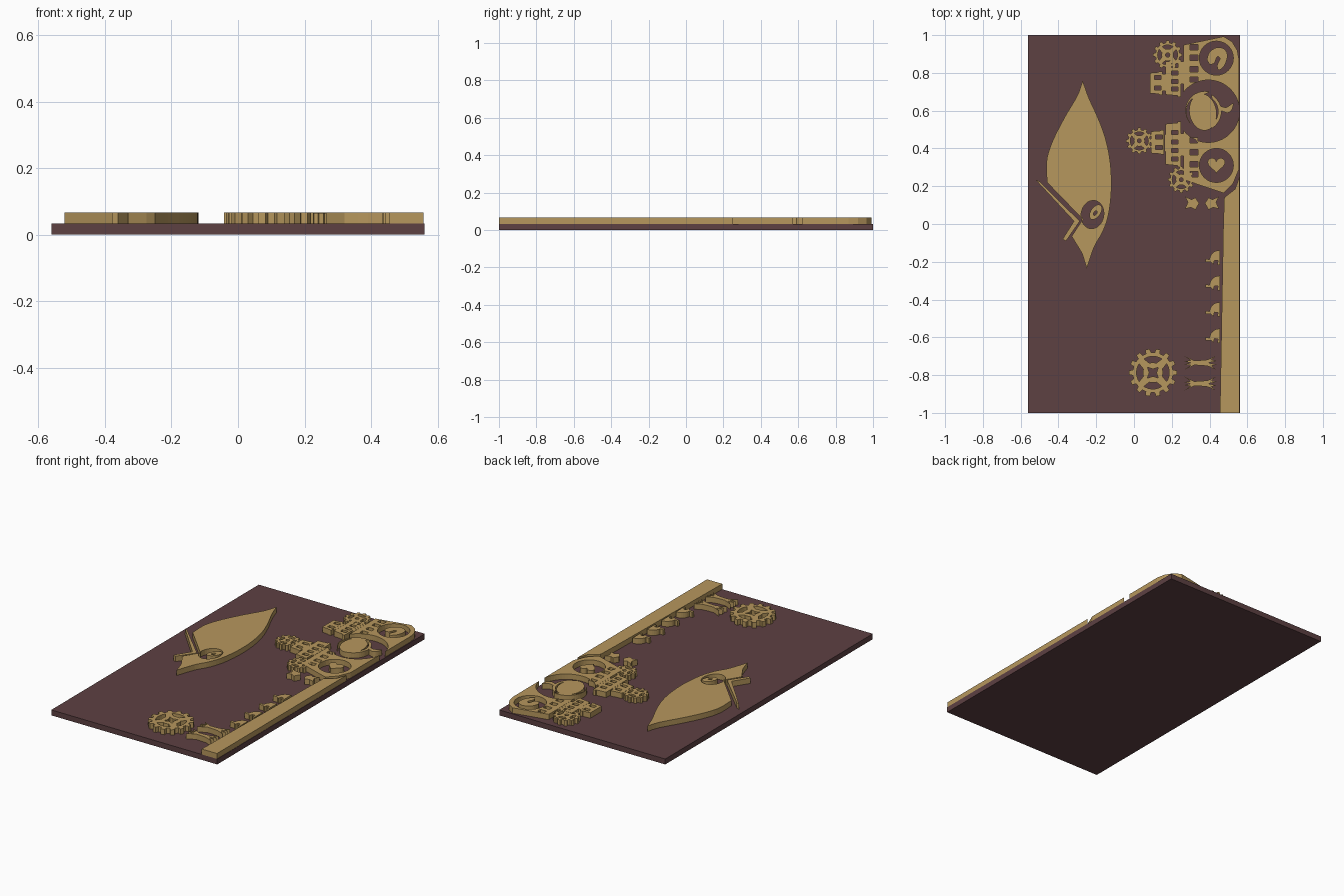
import bpy, bmesh
from math import sin, cos, radians, pi
from mathutils import Vector

if "Cube" in bpy.data.objects:
    bpy.data.objects.remove(bpy.data.objects["Cube"])

BASE_H, TOP = 0.033, 0.066


def material(name, color):
    m = bpy.data.materials.new(name)
    m.diffuse_color = color
    m.use_nodes = True
    m.node_tree.nodes["Principled BSDF"].inputs["Base Color"].default_value = m.diffuse_color
    return m


DARK = material("dark_board", (0.11, 0.052, 0.055, 1))
GOLD = material("gold_relief", (0.47, 0.31, 0.11, 1))


def plate(name, loops, z0=BASE_H, z1=TOP, mat=GOLD):
    """Extruded flat shape; nested loops become holes, then islands."""
    cu = bpy.data.curves.new(name, 'CURVE')
    cu.dimensions, cu.fill_mode = '2D', 'BOTH'
    cu.extrude = (z1 - z0) / 2
    for pts in loops:
        s = cu.splines.new('POLY')
        s.points.add(len(pts) - 1)
        for p, (x, y) in zip(s.points, pts):
            p.co = (x, y, 0, 1)
        s.use_cyclic_u, s.use_smooth = True, False
    tmp = bpy.data.objects.new(name + "_curve", cu)
    bpy.context.collection.objects.link(tmp)
    dg = bpy.context.evaluated_depsgraph_get()
    me = bpy.data.meshes.new_from_object(tmp.evaluated_get(dg))
    bpy.data.objects.remove(tmp)
    bm = bmesh.new()
    bm.from_mesh(me)
    bmesh.ops.remove_doubles(bm, verts=bm.verts, dist=1e-5)
    bmesh.ops.translate(bm, verts=bm.verts, vec=(0, 0, (z0 + z1) / 2))
    bmesh.ops.recalc_face_normals(bm, faces=bm.faces)
    bm.to_mesh(me)
    bm.free()
    me.name = name
    me.materials.clear()
    me.materials.append(mat)
    ob = bpy.data.objects.new(name, me)
    bpy.context.collection.objects.link(ob)
    return ob


def arc(cx, cy, r, a0, a1, n=24):
    return [(cx + r * cos(radians(a0 + (a1 - a0) * i / n)),
             cy + r * sin(radians(a0 + (a1 - a0) * i / n))) for i in range(n + 1)]


def ellipse(cx, cy, rx, ry, rot=0, n=32):
    c, s = cos(radians(rot)), sin(radians(rot))
    out = []
    for i in range(n):
        x, y = rx * cos(2 * pi * i / n), ry * sin(2 * pi * i / n)
        out.append((cx + c * x - s * y, cy + s * x + c * y))
    return out


def box(cx, cy, w, h):
    return [(cx - w / 2, cy - h / 2), (cx + w / 2, cy - h / 2),
            (cx + w / 2, cy + h / 2), (cx - w / 2, cy + h / 2)]


def smooth(pts, n=4):
    """Catmull-Rom through an open chain."""
    p = [Vector(q) for q in [pts[0]] + pts + [pts[-1]]]
    out = []
    for a, b, c, d in zip(p, p[1:], p[2:], p[3:]):
        for i in range(n):
            t = i / n
            v = 0.5 * (2 * b + (c - a) * t + (2 * a - 5 * b + 4 * c - d) * t * t
                       + (3 * b - a - 3 * c + d) * t ** 3)
            out.append(tuple(v))
    return out + [pts[-1]]


def shift(pts, dx, dy):
    return [(x + dx, y + dy) for x, y in pts]


def gear(name, cx, cy, r, teeth, star=False, top=TOP):
    rim = []
    step = 360 / teeth
    for i in range(teeth):
        for f, k in ((-0.30, 0.84), (-0.2, 1), (0.2, 1), (0.30, 0.84)):
            a = radians((i + f) * step)
            rim.append((cx + r * k * cos(a), cy + r * k * sin(a)))
    loops = [rim]
    for q in range(4):
        a = q * 90
        loops.append(arc(cx, cy, r * 0.68, a - 33, a + 33, 10)
                     + arc(cx, cy, r * 0.42, a + 20, a - 20, 6))
    if star:
        loops.append([(cx + r * k * cos(radians(45 * i + 45)), cy + r * k * sin(radians(45 * i + 45)))
                      for i, k in enumerate((0.32, 0.15) * 4)])
    else:
        loops.append(ellipse(cx, cy, r * 0.15, r * 0.15, n=12))
    plate(name, loops, z1=top)


# Board
plate("board", [box(0, 0, 1.12, 2)], 0, BASE_H, DARK)

# Large leaf-like silhouette with notch, and the bent strip beside it
right = smooth([(-.272, .76), (-.24, .67), (-.19, .56), (-.15, .45), (-.125, .32), (-.12, .18),
                (-.135, .05), (-.165, -.04), (-.21, -.12), (-.25, -.235)])
left = smooth([(-.46, .22), (-.463, .33), (-.435, .43), (-.37, .56), (-.30, .68), (-.272, .76)])
plate("leaf_body", [right + [(-.275, -.155), (-.33, -.065), (-.268, .022)] + left[:-1],
                    ellipse(-.22, .05, .06, .075, -10)])
plate("leaf_eye", [ellipse(-.203, .063, .026, .045, -35), ellipse(-.205, .058, .008, .014, -35, 12)])
plate("bent_strip", [[(-.522, .235), (-.50, .225), (-.287, .015), (-.36, -.09), (-.378, -.08), (-.318, .015)]])

# Edge band along the right side
plate("edge_band", [[(.455, -1), (.558, -1), (.558, .25), (.535, .185), (.478, .14), (.473, 0)]])

# Two big hull blocks either side of the round opening, with windows
MX, MY, MR = .393, .597, .165
hull_up = [(.262, .948), (.475, .993), (.52, .965), (.547, .92), (.556, .87)] + arc(MX, MY, MR, 9, 142)
hull_low = arc(MX, MY, MR, -142, -9) + [(.556, .29), (.525, .215), (.475, .163), (.262, .235)]
for name, hull, cy, rows in (("upper_hull", hull_up, .878, (.935, .88, .82, .765)),
                             ("lower_hull", hull_low, .31, (.443, .38, .317, .263))):
    plate(name, [hull, ellipse(.436, cy, .09, .09)] + [box(.317, y, .042, .028) for y in rows])

# Emblems in the three openings
plate("kidney_emblem", [smooth([(.385, .87), (.40, .91), (.44, .935), (.48, .925), (.495, .89), (.48, .84),
                                (.45, .815), (.44, .84), (.455, .875), (.44, .885), (.425, .85), (.40, .845)])])
heart = [(.436 + .0029 * 16 * sin(t) ** 3,
          .315 + .0029 * (13 * cos(t) - 5 * cos(2 * t) - 2 * cos(3 * t) - cos(4 * t)))
         for t in (2 * pi * i / 36 for i in range(36))]
plate("heart_emblem", [heart])
plate("fruit_body", [ellipse(.365, .592, .072, .098, 10)])
plate("fruit_crescent_left", [arc(.375, .60, .103, 75, 225, 20) + arc(.367, .595, .09, 215, 88, 16)])
plate("fruit_crescent_right", [arc(.36, .595, .103, -60, 62, 16) + arc(.355, .595, .09, 50, -50, 12)])
plate("fruit_leaf", [smooth([(.455, .625), (.49, .618), (.525, .64), (.518, .605), (.495, .588), (.462, .60)])])

# Stepped towers with window rows
towers = (("upper_tower", .168, .248, .685, .86, .012, (.715, .755, .80, .84)),
          ("upper_annex", .085, .150, .692, .80, .008, (.72, .775)),
          ("lower_tower", .168, .248, .315, .53, .012, (.345, .39, .435, .485)),
          ("lower_annex", .090, .160, .375, .49, .008, (.405, .46)))
for name, x0, x1, y0, y1, flare, rows in towers:
    xm = x1 - .018
    outline = [(x0, y0), (xm, y0 - flare / 2), (xm, y0 - flare), (x1, y0 - flare),
               (x1, y1 + flare), (xm, y1 + flare), (xm, y1 + flare / 2), (x0, y1)]
    plate(name, [outline] + [box((x0 + x1) / 2 + .008, y, .036, .022) for y in rows])
plate("upper_link", [box(.159, .75, .017, .09)])
plate("lower_link", [box(.164, .43, .007, .09)])
for y in (.80, .42):
    plate("tower_joint", [box(.255, y, .013, .12)])

# Gears
gear("large_gear", .10, -.787, .127, 14, star=True)
gear("upper_gear", .178, .895, .077, 12, top=TOP - .001)
gear("left_gear", .028, .44, .07, 12)
gear("lower_gear", .25, .235, .07, 12, top=TOP - .001)

# Bow shapes near the large gear
half = [(-.085, .037), (-.03, .012), (.01, .014), (.04, .017), (.085, .037), (.06, .016), (.088, .01)]
bow = ([(-.05, 0), (-.086, .008), (-.05, .013)] + half + [(.045, 0)]
       + [(x, -y) for x, y in reversed(half)] + [(-.05, -.013), (-.086, -.008)])
for y in (-.735, -.845):
    plate("bow", [shift(bow, .35, y)])

# Split bow under the lower hull
wing = [(.015, 0), (.035, .03), (.055, .02), (.09, .035), (.075, .005),
        (.09, -.03), (.06, -.022), (.035, -.035)]
plate("split_bow_right", [shift(wing, .36, .11)])
plate("split_bow_left", [shift([(-x, y) for x, y in wing], .36, .11)])

# Row of four small domed figures beside the band
dome = smooth([(.036, .042), (.005, .034), (-.015, .012), (-.02, -.008)], 3)
figure = dome + [(-.042, -.004), (-.042, -.022), (-.012, -.022), (.0, -.034), (.006, -.012),
                 (.024, -.014), (.022, -.036), (.036, -.036)]
for y in (-.18, -.315, -.455, -.595):
    plate("dome_figure", [shift(figure, .42, y)])
